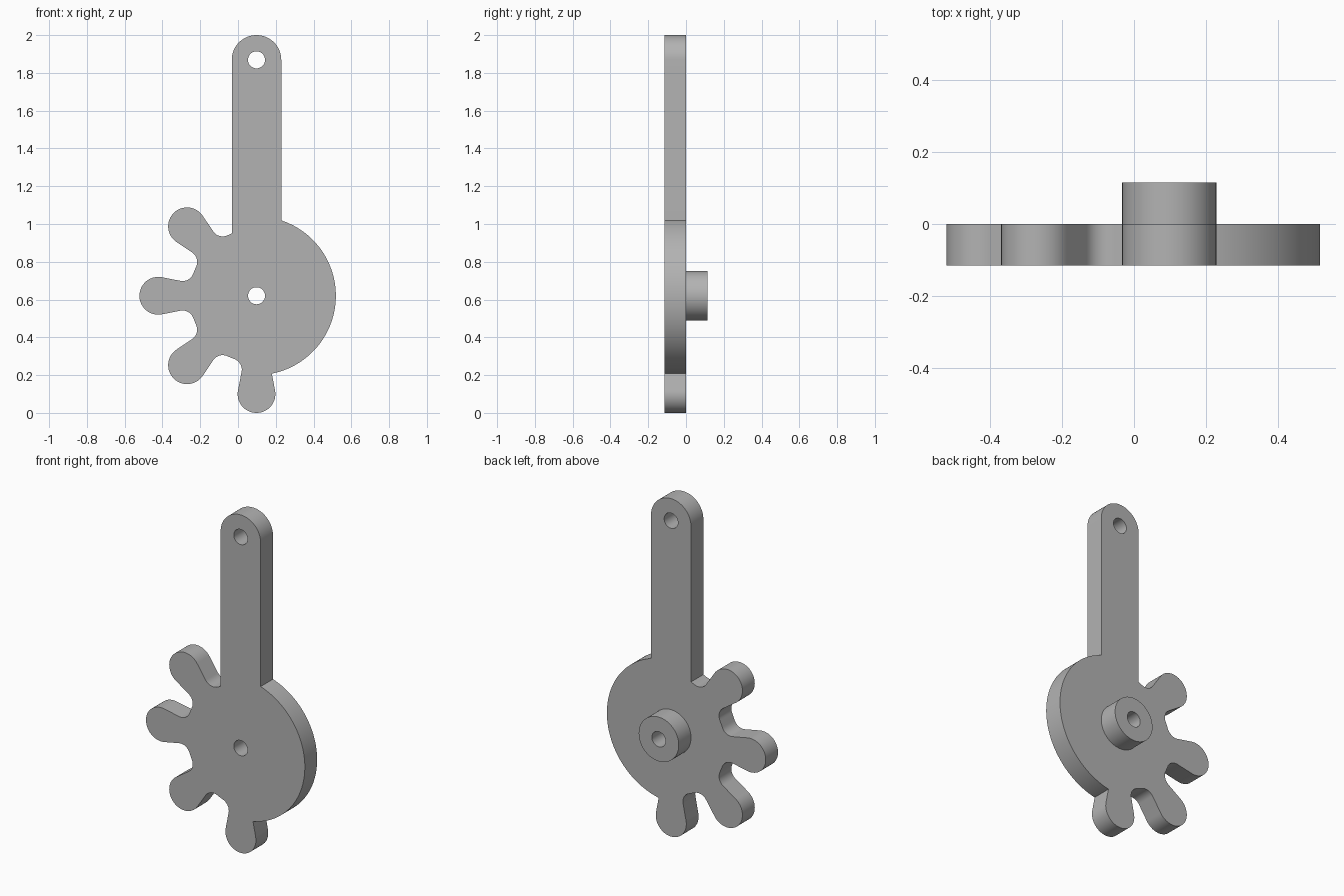
import bpy
from math import sin, cos, pi, radians, degrees, asin, acos, sqrt
from mathutils import Vector

if "Cube" in bpy.data.objects:
    bpy.data.objects.remove(bpy.data.objects["Cube"], do_unlink=True)

# Main dimensions
CENTRE = Vector((0.098, 0.62))
THICK = 0.115
DISC_R, ROOT_R = 0.42, 0.355
TIP_R, TIP_DIST, FILLET = 0.1, 0.52, 0.06
ARM_HALF, ARM_TOP = 0.131, 1.249
HOLE_R = 0.045

grey = bpy.data.materials.new("plain_grey")
grey.use_nodes = True
COLOUR = (0.45, 0.45, 0.45, 1)
grey.diffuse_color = COLOUR
grey.node_tree.nodes["Principled BSDF"].inputs["Base Color"].default_value = COLOUR


def arc(centre, r, start, end, steps):
    """Points along an arc, angles in degrees."""
    angles = [radians(start + (end - start) * i / steps) for i in range(steps + 1)]
    return [Vector(centre) + r * Vector((cos(a), sin(a))) for a in angles]


def polar(r, angle):
    return r * Vector((cos(radians(angle)), sin(radians(angle))))


def circle(centre, r):
    return arc(centre, r, 0, 360, 64)[:-1]


# Finger sides are radial lines tangent to the round tip
SIDE = degrees(asin(TIP_R / TIP_DIST))
BEND = degrees(asin(FILLET / (ROOT_R + FILLET)))


def tip(angle):
    return arc(polar(TIP_DIST, angle), TIP_R, angle - 90 - SIDE, angle + 90 + SIDE, 32)


def root_fillet(angle, side):
    """Concave curve from the root circle to one side of a finger."""
    off = angle + side * (SIDE + BEND)
    pts = arc(polar(ROOT_R + FILLET, off), FILLET, off + 180,
              angle + side * (SIDE - 90), 10)
    return pts


def unwrapped_fillet(angle, side):
    off = angle + side * (SIDE + BEND)
    sweep = side * (90 - BEND)
    return arc(polar(ROOT_R + FILLET, off), FILLET, off + 180, off + 180 + sweep, 10)


# Outline, counter-clockwise around the hub
outline = arc((0, ARM_TOP), ARM_HALF, 0, 180, 40)
outline += [Vector((-ARM_HALF, sqrt(ROOT_R ** 2 - ARM_HALF ** 2)))]
for finger in (135, 180, 225, 270):
    outline += unwrapped_fillet(finger, -1)
    outline += tip(finger)
    if finger < 270:
        outline += unwrapped_fillet(finger, 1)[::-1]
arm_meet = degrees(acos(ARM_HALF / DISC_R))
outline += arc((0, 0), DISC_R, SIDE - 90, arm_meet, 72)


def plate(name, loops, y_min, y_max):
    """Extrude an outline with holes between two depths."""
    curve = bpy.data.curves.new(name, "CURVE")
    curve.dimensions = "2D"
    curve.fill_mode = "BOTH"
    curve.extrude = (y_max - y_min) / 2
    for loop in loops:
        spline = curve.splines.new("POLY")
        spline.points.add(len(loop) - 1)
        for point, co in zip(spline.points, loop):
            point.co = (co.x, co.y, 0, 1)
        spline.use_cyclic_u = True
    obj = bpy.data.objects.new(name, curve)
    bpy.context.collection.objects.link(obj)
    obj.rotation_euler = (pi / 2, 0, 0)
    obj.location = (CENTRE.x, (y_min + y_max) / 2, CENTRE.y)
    bpy.ops.object.select_all(action="DESELECT")
    obj.select_set(True)
    bpy.context.view_layer.objects.active = obj
    bpy.ops.object.convert(target="MESH")
    obj = bpy.context.object
    # Weld the caps to the walls
    bpy.ops.object.mode_set(mode="EDIT")
    bpy.ops.mesh.select_all(action="SELECT")
    bpy.ops.mesh.remove_doubles(threshold=0.0001)
    bpy.ops.mesh.normals_make_consistent(inside=False)
    bpy.ops.object.mode_set(mode="OBJECT")
    obj.data.materials.clear()
    obj.data.materials.append(grey)
    bpy.ops.object.shade_smooth_by_angle(angle=radians(30))


# Flat lever with fingers, then the hub boss on its back
plate("lever_plate", [outline, circle((0, 0), HOLE_R), circle((0, ARM_TOP), HOLE_R)],
      -THICK, 0)
plate("hub_boss", [circle((0, 0), ARM_HALF), circle((0, 0), HOLE_R)], 0, THICK)
